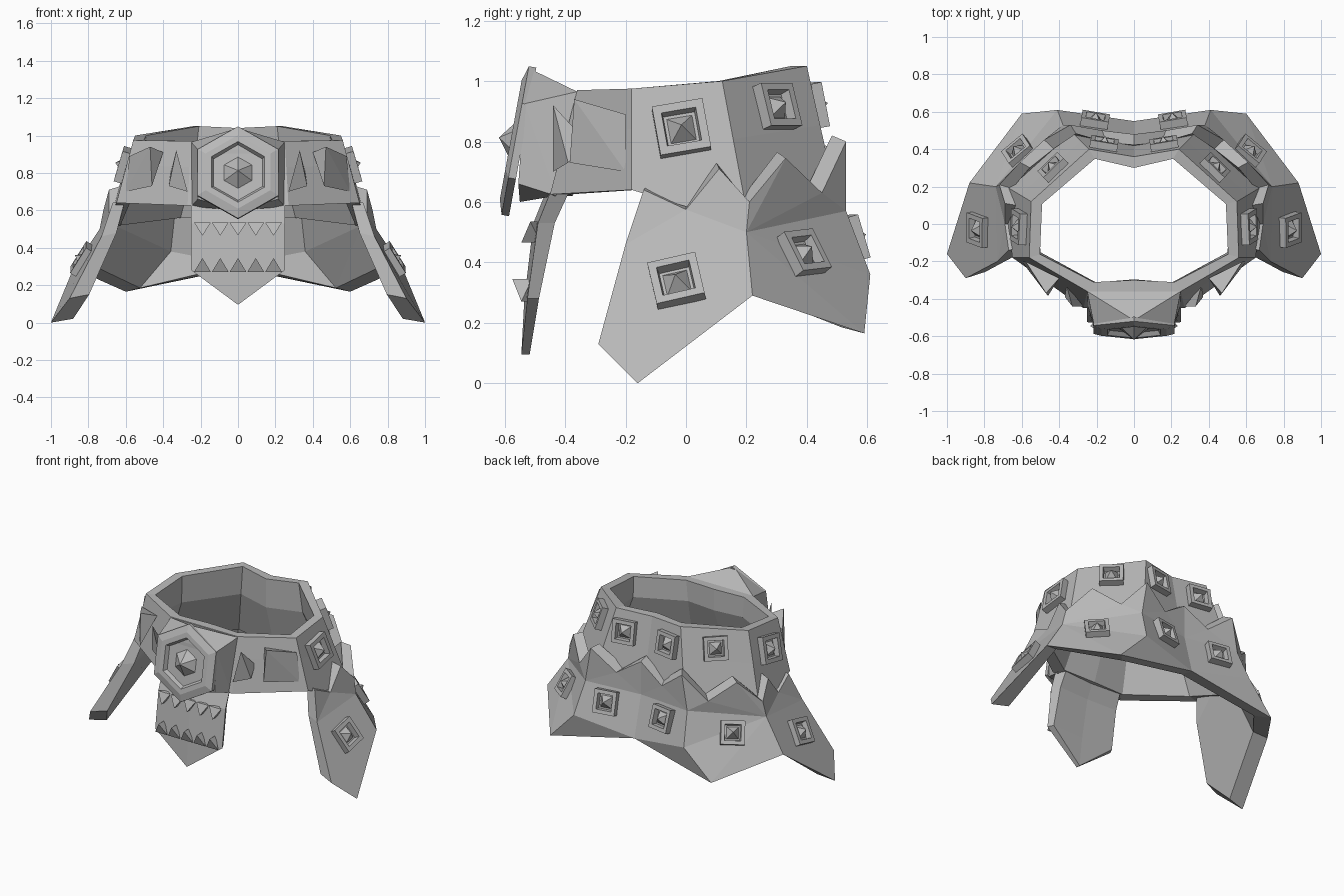
import bpy, bmesh, math
from mathutils import Vector
from mathutils.bvhtree import BVHTree

cube = bpy.data.objects.get("Cube")
if cube:
    bpy.data.objects.remove(cube)

steel = bpy.data.materials.new("grey steel")
steel.use_nodes = True
GREY = (0.48, 0.48, 0.48, 1)
steel.diffuse_color = GREY
steel.node_tree.nodes["Principled BSDF"].inputs["Base Color"].default_value = GREY


def make(name, bm):
    mesh = bpy.data.meshes.new(name)
    bm.to_mesh(mesh)
    bm.free()
    mesh.materials.append(steel)
    obj = bpy.data.objects.new(name, mesh)
    bpy.context.collection.objects.link(obj)
    return obj


def mirror(obj):
    mod = obj.modifiers.new("mirror", "MIRROR")
    mod.use_clip = True


def shell(name, points, faces, depth, lift=0):
    """Half sheet with an inner wall, depth(z) nearer the z axis; returns the outer surface for placing studs."""
    bm = bmesh.new()
    outer, inner = {}, {}
    for key, p in points.items():
        p = Vector(p)
        inward = -Vector((p.x, p.y, 0)).normalized()
        outer[key] = bm.verts.new(p)
        inner[key] = bm.verts.new(p + inward * depth(p.z) + Vector((0, 0, lift)))
    loops = [f.split() for f in faces]
    for loop in loops:
        bm.faces.new([outer[k] for k in loop])
    bm.normal_update()
    tree = BVHTree.FromBMesh(bm)
    edges = {(a, b) for loop in loops for a, b in zip(loop, loop[1:] + loop[:1])}
    for loop in loops:
        bm.faces.new([inner[k] for k in reversed(loop)])
    # Close open borders, except along the mirror plane
    for a, b in sorted(edges):
        if (b, a) not in edges and (points[a][0] or points[b][0]):
            bm.faces.new((outer[b], outer[a], inner[a], inner[b]))
    mirror(make(name, bm))
    return tree


def hull(name, points, mirrored=True):
    bm = bmesh.new()
    for p in points:
        bm.verts.new(p)
    bmesh.ops.convex_hull(bm, input=bm.verts)
    obj = make(name, bm)
    if mirrored:
        mirror(obj)


def boss(name, centre, normal, sides, profile, mirrored, roll=0):
    """Stepped polygon boss: (radius, height) rings ending in a point."""
    n = Vector(normal).normalized()
    up = (Vector((0, 0, 1)) - n * n.z).normalized()
    side = up.cross(n)
    start = (math.pi / 2 if sides == 6 else math.pi / 4) + math.radians(roll)
    bm = bmesh.new()
    rings = []
    for r, h in profile[:-1]:
        ring = []
        for i in range(sides):
            a = start + math.tau * i / sides
            ring.append(bm.verts.new(centre + (side * math.cos(a) + up * math.sin(a)) * r + n * h))
        rings.append(ring)
    tip = bm.verts.new(centre + n * profile[-1][1])
    for lo, hi in zip(rings, rings[1:]):
        for i in range(sides):
            j = (i + 1) % sides
            bm.faces.new((lo[i], lo[j], hi[j], hi[i]))
    for i in range(sides):
        bm.faces.new((rings[-1][i], rings[-1][(i + 1) % sides], tip))
    bm.faces.new(rings[0][::-1])
    obj = make(name, bm)
    if mirrored:
        mirror(obj)


# Waist belt: columns from front centre round to back centre, padded inside at mid height
COLUMNS = {"g": ((0, -.36, .97), (0, -.45, .62)), "f": ((.25, -.36, .97), (.27, -.45, .625)),
           "a": ((.56, -.18, .975), (.65, -.18, .64)), "b": ((.55, .12, 1.0), (.70, .21, .52)),
           "c": ((.24, .40, 1.05), (.35, .51, .56)), "d": ((0, .36, 1.04), (0, .46, .56))}
belt_points = {}
for key, (top, bottom) in COLUMNS.items():
    belt_points[key + "2"] = top
    belt_points[key + "1"] = Vector(top).lerp(Vector(bottom), .4)[:]
    belt_points[key + "0"] = bottom
belt = shell("waist_belt", belt_points,
             [f"{p}{r} {q}{r} {q}{r + 1} {p}{r + 1}" for r in (0, 1) for p, q in zip("gfabc", "fabcd")],
             lambda z: .06 if z > .95 else .1 if z > .7 else .075)

# Flared skirt with a jagged upper edge
skirt = shell("flared_skirt", {
    "a2": (.67, -.14, .64), "v1": (.69, 0, .575), "p1": (.69, .11, .71),
    "b2": (.72, .21, .60), "p2": (.61, .33, .745), "v2": (.48, .45, .63),
    "c2": (.34, .53, .80), "v3": (.17, .50, .67), "d2": (0, .48, .78),
    "a1": (.73, -.20, .46), "b1": (.74, .20, .50), "c1": (.38, .53, .57), "d1": (0, .48, .56),
    "a0": (.90, -.29, .13), "tip": (1.0, -.16, 0), "b0": (.88, .22, .29),
    "e": (.41, .61, .36), "c0": (.60, .59, .165), "d0": (0, .55, .29)},
    ["a1 v1 a2", "a1 b1 v1", "v1 b1 b2 p1", "b1 p2 b2", "b1 v2 p2", "b1 c1 v2", "v2 c1 c2",
     "c1 v3 c2", "c1 d1 v3", "v3 d1 d2",
     "a0 tip b0 b1 a1", "b0 c0 b1", "b1 c0 e", "b1 e c1", "c0 d0 e", "e d0 d1 c1"],
    lambda z: .12 - .08 * z, .02)

# Square studs set on the panels
STUDS = [("belt_side_stud", belt, (.62, -.015, .845), .12, 10),
         ("belt_diagonal_stud", belt, (.44, .31, .92), .105, 0),
         ("belt_back_stud", belt, (.16, .43, .92), .105, 0),
         ("skirt_side_stud", skirt, (.83, -.03, .335), .115, 15),
         ("skirt_diagonal_stud", skirt, (.63, .40, .44), .105, 5),
         ("skirt_back_stud", skirt, (.21, .55, .48), .105, 0)]
for name, tree, spot, r, roll in STUDS:
    place, normal, _, _ = tree.find_nearest(Vector(spot))
    boss(name, place, normal, 4,
         [(r, -.03), (r, .04), (r * .68, .04), (r * .62, .005), (r * .5, .005), (0, .06)], True, roll)

# Hexagonal buckle on its mounting block
hull("buckle_mount", [(s * x, y, z) for s in (-1, 1) for x, y, z in (
    (.25, -.36, .965), (.25, -.43, .62), (.215, -.535, .925), (.215, -.555, .66),
    (0, -.45, .98), (0, -.515, 1.04), (0, -.55, .60))], False)
boss("hexagon_buckle", Vector((0, -.575, .805)), (0, -.98, .18), 6,
     [(.25, -.035), (.25, -.01), (.2, .005), (.165, .005), (.15, -.02), (.085, -.02), (0, .045)], False)

# Hanging front flap
shell("front_flap", {
    "t0": (0, -.465, .63), "t1": (.25, -.45, .63), "m0": (0, -.505, .53), "m1": (.25, -.49, .53),
    "l0": (0, -.535, .28), "l1": (.25, -.525, .28), "tip": (0, -.545, .095)},
    ["m0 m1 t1 t0", "l0 l1 m1 m0", "tip l1 l0"], lambda z: .02 + .08 * z)

# Two facing rows of teeth across the flap
for name, base, end, y in (("upper_tooth", .535, .465, -.50), ("lower_tooth", .27, .345, -.53)):
    for i in range(5):
        x = (i - 2) * .095
        hull(f"{name}_{i + 1}", [(x - .045, y - .015, base), (x + .045, y - .015, base),
                                 (x, y - .045, end), (x, y + .02, end),
                                 (x, y + .02, base)], False)

# Fangs on the belt beside the buckle
hull("inner_fang", [(.33, -.44, .92), (.27, -.44, .70), (.37, -.39, .73), (.36, -.33, .80)])
hull("outer_fang", [(.40, -.29, .91), (.47, -.37, .94), (.46, -.385, .73),
                    (.58, -.20, .89), (.60, -.20, .70)])
